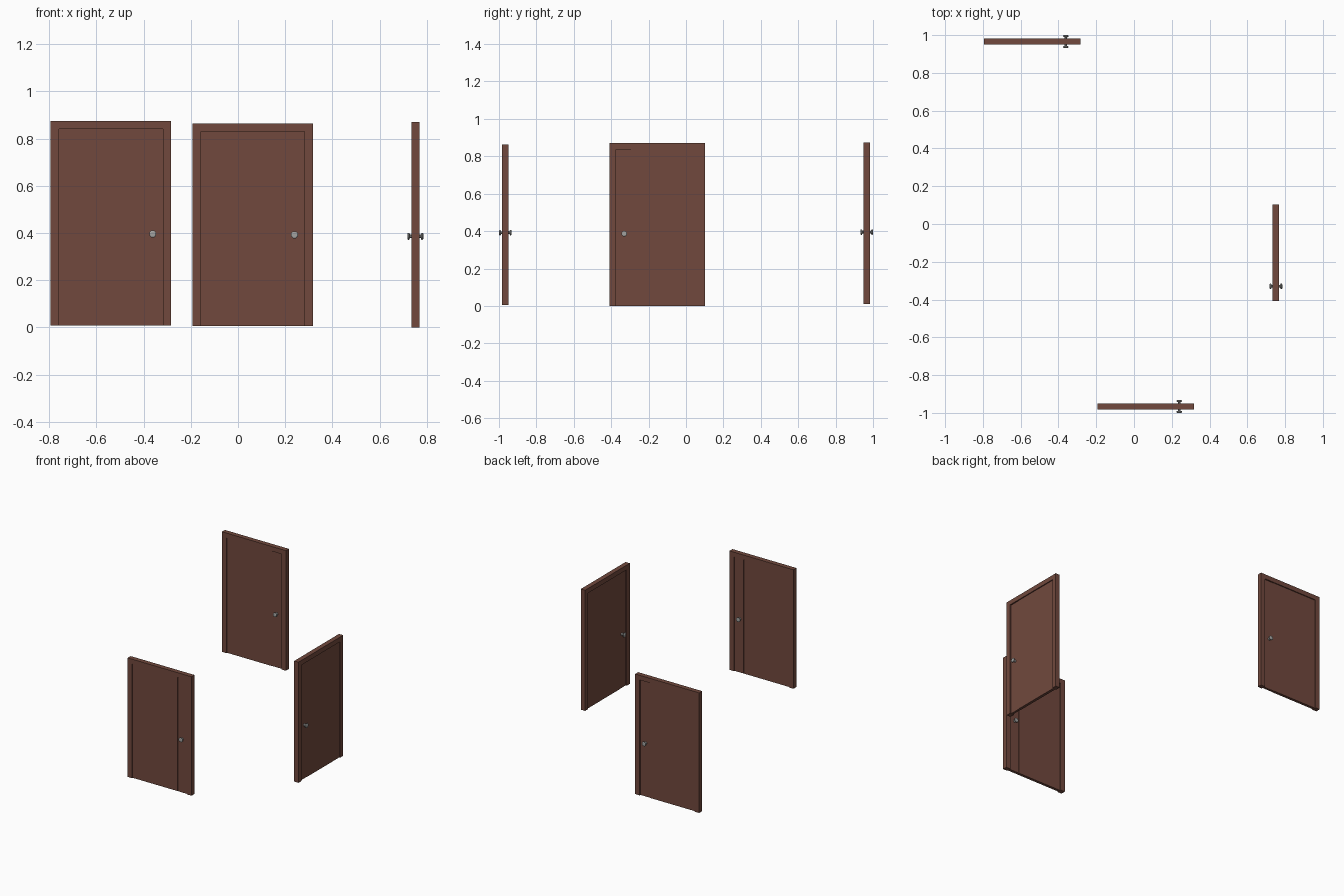
import bpy, math
from mathutils import Matrix

if "Cube" in bpy.data.objects:
    bpy.data.objects.remove(bpy.data.objects["Cube"])


def material(name, colour):
    m = bpy.data.materials.new(name)
    m.diffuse_color = (*colour, 1)
    m.use_nodes = True
    m.node_tree.nodes["Principled BSDF"].inputs["Base Color"].default_value = m.diffuse_color
    return m


WOOD = material("red_brown_wood", (0.165, 0.066, 0.047))
METAL = material("grey_metal", (0.36, 0.36, 0.35))


def mesh_object(name, verts, faces, mat, matrix):
    me = bpy.data.meshes.new(name)
    me.from_pydata(verts, [], faces)
    me.transform(matrix)
    me.materials.append(mat)
    ob = bpy.data.objects.new(name, me)
    bpy.context.collection.objects.link(ob)
    return ob


def prism(name, outline, half, mat, matrix):
    """Extrude an x-z outline (counter-clockwise from the front) through y."""
    n = len(outline)
    verts = [(x, -half, z) for x, z in outline] + [(x, half, z) for x, z in outline]
    faces = [tuple(range(n)), tuple(reversed(range(n, 2 * n)))]
    faces += [(i, i + n, (i + 1) % n + n, (i + 1) % n) for i in range(n)]
    return mesh_object(name, verts, faces, mat, matrix)


def board(name, x0, x1, z1, half, mat, matrix):
    return prism(name, [(x0, 0), (x1, 0), (x1, z1), (x0, z1)], half, mat, matrix)


def knobs(name, x, z, matrix):
    """Lathe one eight-sided double knob passing through the door."""
    half = [(0.010, 0.010), (0.022, 0.007), (0.026, 0.016), (0.031, 0.016), (0.034, 0.011)]
    profile = [(-y, r) for y, r in reversed(half)] + half
    n = 8
    verts = [(x + r * math.cos((k + .5) * math.tau / n), y,
              z + r * math.sin((k + .5) * math.tau / n))
             for y, r in profile for k in range(n)]
    faces = [(a * n + k, (a + 1) * n + k, (a + 1) * n + (k + 1) % n, a * n + (k + 1) % n)
             for a in range(len(profile) - 1) for k in range(n)]
    last = (len(profile) - 1) * n
    faces += [tuple(range(n)), tuple(reversed(range(last, last + n)))]
    mesh_object(name, verts, faces, METAL, matrix)


def door(tag, loc, turn, height, gap, strip_half):
    m = Matrix.Translation(loc) @ Matrix.Rotation(turn, 4, 'Z')
    w, inner, top = 0.255, 0.22, height - 0.034
    # Surround: two posts and a head in one piece
    prism(tag + "_door_frame",
          [(-w, 0), (-inner, 0), (-inner, top), (inner, top),
           (inner, 0), (w, 0), (w, height), (-w, height)], 0.017, WOOD, m)
    # Main leaf panel and the lock strip beside it
    board(tag + "_door_panel", -inner, 0.14, top, 0.010, WOOD, m)
    board(tag + "_door_lock_strip", 0.14 + gap, inner, top, strip_half, WOOD, m)
    if gap:
        board(tag + "_door_groove", 0.14, 0.14 + gap, top, 0.008, WOOD, m)
    knobs(tag + "_door_knobs", 0.177, 0.386, m)


door("back", (-0.538, 0.966, 0.009), 0, 0.866, 0, 0.008)
door("front", (0.0625, -0.966, 0.006), 0, 0.858, 0.007, 0.010)
door("right", (0.751, -0.153, 0.0), -math.pi / 2, 0.870, 0, 0.008)
